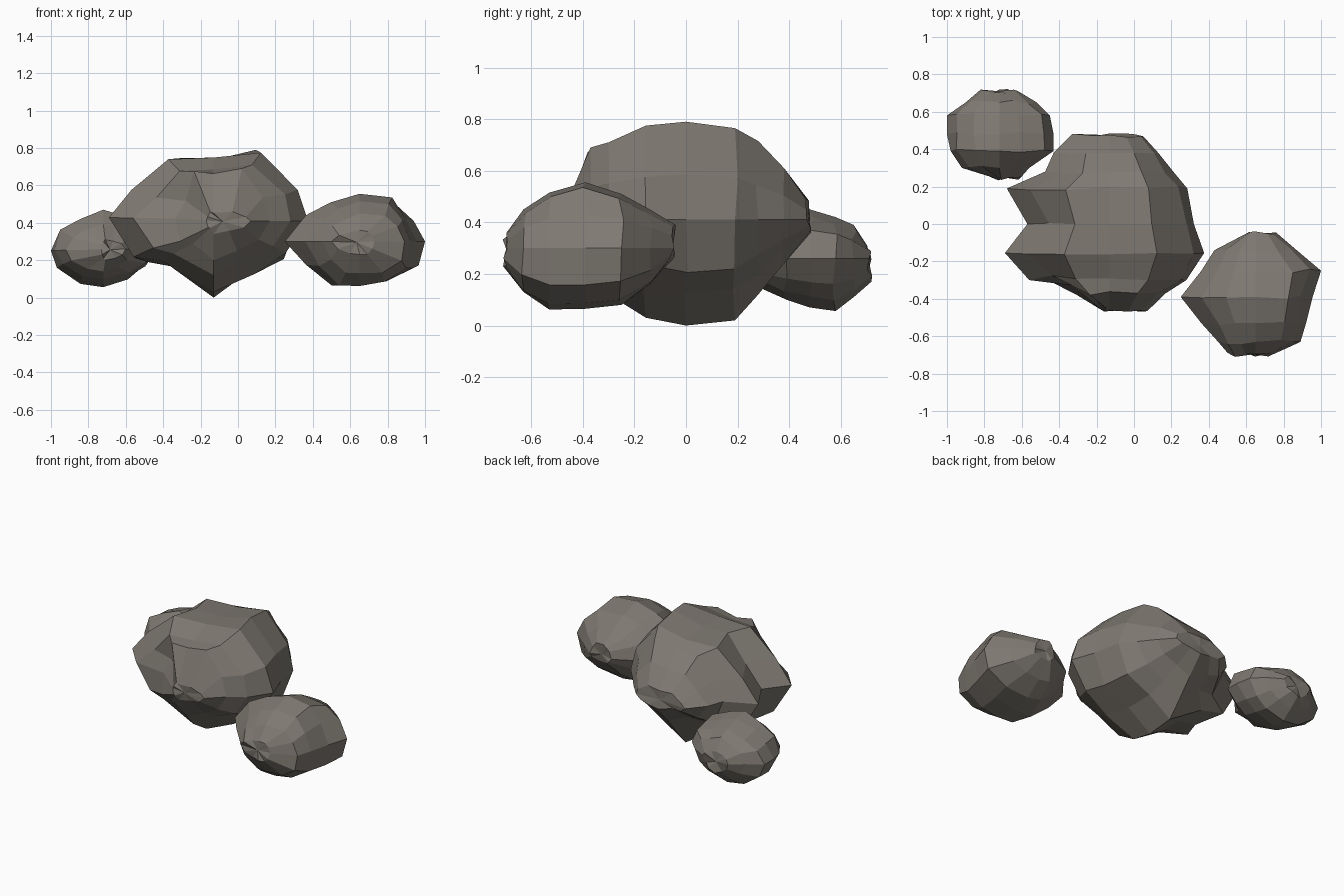
import bpy, bmesh, random
from mathutils import Vector

if "Cube" in bpy.data.objects:
    bpy.data.objects.remove(bpy.data.objects["Cube"])

random.seed(4)
stone = bpy.data.materials.new("stone")
stone.diffuse_color = (0.21, 0.19, 0.165, 1)
stone.use_nodes = True
stone.node_tree.nodes["Principled BSDF"].inputs["Base Color"].default_value = stone.diffuse_color


def rock(name, centre, outline, stations, pits=()):
    """Loft a front outline along y; a station is (y, x min, x max, z min, z max)."""
    cx, cz = centre
    bm = bmesh.new()
    rings = []
    for s, (y, x0, x1, z0, z1) in enumerate(stations):
        ox = min(max(cx, x0 + 0.02), x1 - 0.02)
        oz = min(max(cz, z0 + 0.02), z1 - 0.02)
        end = s in (0, len(stations) - 1)
        ring = []
        for u, v in outline:
            # chip the surface, keeping the outermost points in place
            fixed = max(abs(u), abs(v)) == 1
            k = 1 if fixed else random.uniform(0.92, 1.02)
            x = ox + k * u * ((x1 - ox) if u > 0 else (ox - x0))
            z = oz + k * v * ((z1 - oz) if v > 0 else (oz - z0))
            shift = 0 if fixed and not end else random.uniform(-.012, .012)
            ring.append(bm.verts.new((x, y + shift, z)))
        rings.append(ring)
    n = len(outline)
    for a, b in zip(rings, rings[1:]):
        for i in range(n):
            j = (i + 1) % n
            bm.faces.new((a[i], a[j], b[j], b[i]))
    # fans at both ends
    for ring in (rings[0], rings[-1]):
        pole = bm.verts.new(sum((v.co for v in ring), Vector()) / n)
        for i in range(n):
            bm.faces.new((ring[i], ring[(i + 1) % n], pole))
    # press pits towards the middle of the rock
    middle = sum((v.co for v in bm.verts), Vector()) / len(bm.verts)
    for spot, radius, depth in pits:
        for v in bm.verts:
            d = (v.co - Vector(spot)).length
            if d < radius:
                v.co += (middle - v.co).normalized() * depth * (1 - d / radius)
    bmesh.ops.recalc_face_normals(bm, faces=bm.faces)
    mesh = bpy.data.meshes.new(name)
    bm.to_mesh(mesh)
    bm.free()
    mesh.materials.append(stone)
    ob = bpy.data.objects.new(name, mesh)
    bpy.context.collection.objects.link(ob)


# Big middle boulder
rock("large_rock", (-0.13, 0.41),
     [(1, 0), (.92, .47), (.5, 1), (0, .91), (-.45, .94), (-.8, .46),
      (-1, .05), (-.8, -.53), (-.5, -.6), (0, -1), (.41, -.75), (.82, -.49)],
     [(-.46, -.17, .07, .34, .46), (-.37, -.36, .17, .2, .69),
      (-.3, -.56, .28, .12, .71), (-.155, -.69, .375, .03, .775),
      (0, -.57, .32, 0, .79), (.19, -.68, .285, .02, .765),
      (.28, -.475, .21, .12, .715), (.38, -.43, .13, .24, .61),
      (.475, -.33, .05, .36, .49)],
     [((-.36, -.34, .52), .2, .1)])

# Medium rock, front right
rock("medium_rock", (0.65, 0.30),
     [(1, 0), (.86, .54), (.57, .92), (0, 1), (-.4, .84), (-.72, .55),
      (-1, 0), (-.76, -.56), (-.37, -.98), (0, -1), (.51, -.97), (.93, -.6)],
     [(-.7, .5, .73, .23, .36), (-.63, .45, .89, .13, .45),
      (-.53, .36, .92, .062, .515), (-.39, .25, .955, .065, .555),
      (-.25, .36, 1, .08, .51), (-.14, .43, .87, .16, .45),
      (-.05, .6, .76, .26, .39)])

# Small rock, back left
rock("small_rock", (-0.72, 0.26),
     [(1, 0), (.83, .58), (.4, .88), (0, 1), (-.5, .8), (-.87, .48),
      (-1, -.05), (-.87, -.52), (-.43, -.9), (0, -1), (.5, -.82), (.82, -.52)],
     [(.245, -.73, -.6, .2, .31), (.3, -.92, -.56, .14, .39),
      (.39, -.98, -.43, .1, .47), (.48, -1, -.43, .07, .45),
      (.58, -1, -.45, .056, .42), (.65, -.9, -.52, .11, .39),
      (.71, -.82, -.62, .17, .31)])
